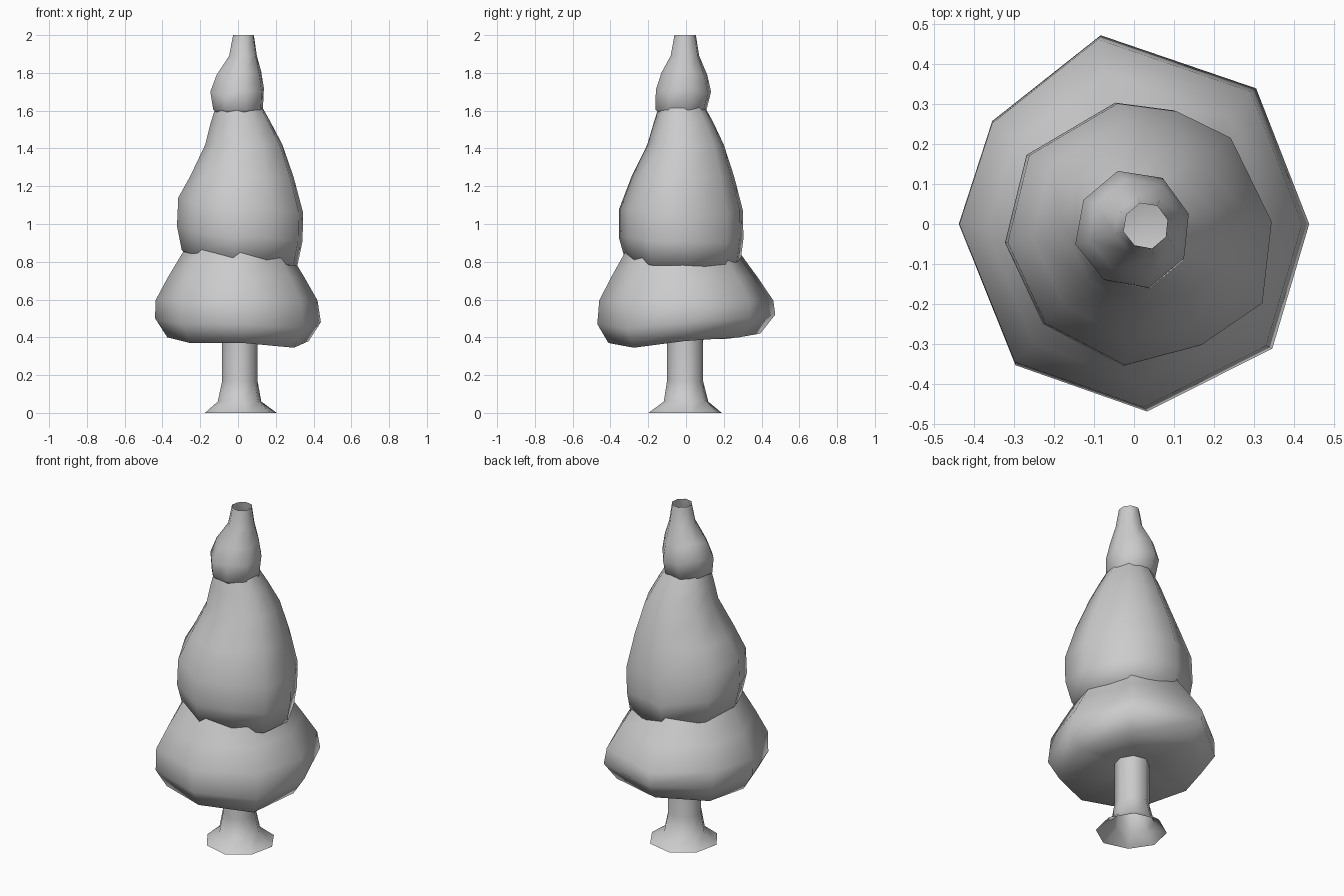
import bpy, bmesh, math


def loft(name, angles, bumps, rings, sag=None, sag_rings=(), cap=True):
    """Skin stacked rings (z, centre x, centre y, radius); sag shifts rim corners in z."""
    bm = bmesh.new()
    loops = []
    for k, (z, cx, cy, r) in enumerate(rings):
        loop = []
        for i, (a, b) in enumerate(zip(angles, bumps)):
            t = math.radians(a)
            dz = sag[i] if sag and k in sag_rings else 0
            loop.append(bm.verts.new((cx + r * b * math.cos(t),
                                      cy + r * b * math.sin(t), z + dz)))
        loops.append(loop)
    n = len(angles)
    for lo, hi in zip(loops, loops[1:]):
        for i in range(n):
            j = (i + 1) % n
            bm.faces.new((lo[i], lo[j], hi[j], hi[i]))
    if cap:
        bm.faces.new(loops[0][::-1])
    for f in bm.faces:
        f.smooth = True
    mesh = bpy.data.meshes.new(name)
    bm.to_mesh(mesh)
    bm.free()
    obj = bpy.data.objects.new(name, mesh)
    bpy.context.collection.objects.link(obj)
    return obj


# Flared trunk, open at the foot
octagon = [i * 45 + 10 for i in range(8)]
loft("trunk", octagon, [1.0, 1.02, 1.02, 1.0, 1.0, 0.98, 1.02, 1.0],
     [(0.0, 0.015, -0.005, 0.193), (0.06, 0.008, 0.0, 0.117),
      (0.17, 0.01, -0.005, 0.095), (0.45, 0.01, -0.005, 0.095)], cap=False)

# Wide bottom tier of foliage, hollowed slightly underneath
loft("lower_foliage", [0, 48, 100, 144, 180, 230, 274, 318],
     [0.96, 1.0, 1.05, 0.96, 0.96, 1.01, 1.03, 1.02],
     [(0.42, 0.0, 0.0, 0.12), (0.38, 0.0, -0.01, 0.39),
      (0.48, 0.0, 0.0, 0.457), (0.595, -0.008, 0.0, 0.447),
      (0.72, -0.01, -0.01, 0.375), (0.84, -0.01, -0.02, 0.3),
      (0.95, 0.0, -0.02, 0.24)],
     [0.0, 0.02, 0.04, 0.01, 0.02, -0.01, -0.01, -0.035], (1, 2))

# Tall middle tier
loft("middle_foliage", [6, 46, 72, 98, 143, 183, 224, 265, 301, 332],
     [1.02, 1.02, 0.98, 1.0, 1.0, 0.96, 0.94, 0.97, 0.95, 1.07],
     [(0.79, 0.0, -0.01, 0.2), (0.80, 0.0, -0.02, 0.31),
      (0.93, 0.0, -0.03, 0.337), (1.08, 0.005, -0.03, 0.335),
      (1.25, 0.012, -0.02, 0.278), (1.42, 0.025, -0.005, 0.207),
      (1.54, 0.01, -0.015, 0.16), (1.63, 0.0, -0.025, 0.12)],
     [-0.02, -0.03, 0.0, -0.01, 0.03, 0.06, 0.03, 0.0, 0.0, -0.02], (1, 2, 3))

# Small top tier with open tip
loft("top_foliage", [15, 60, 105, 150, 195, 240, 285, 330],
     [0.98, 1.0, 1.02, 0.98, 1.02, 1.0, 1.04, 1.0],
     [(1.58, 0.0, -0.025, 0.1), (1.605, 0.003, -0.025, 0.136),
      (1.70, -0.002, -0.012, 0.147), (1.79, 0.007, -0.008, 0.122),
      (1.89, 0.028, -0.005, 0.076), (2.0, 0.03, -0.004, 0.057)],
     [0.02, -0.01, 0.0, 0.02, 0.0, -0.02, 0.01, 0.0], (2, 3))
